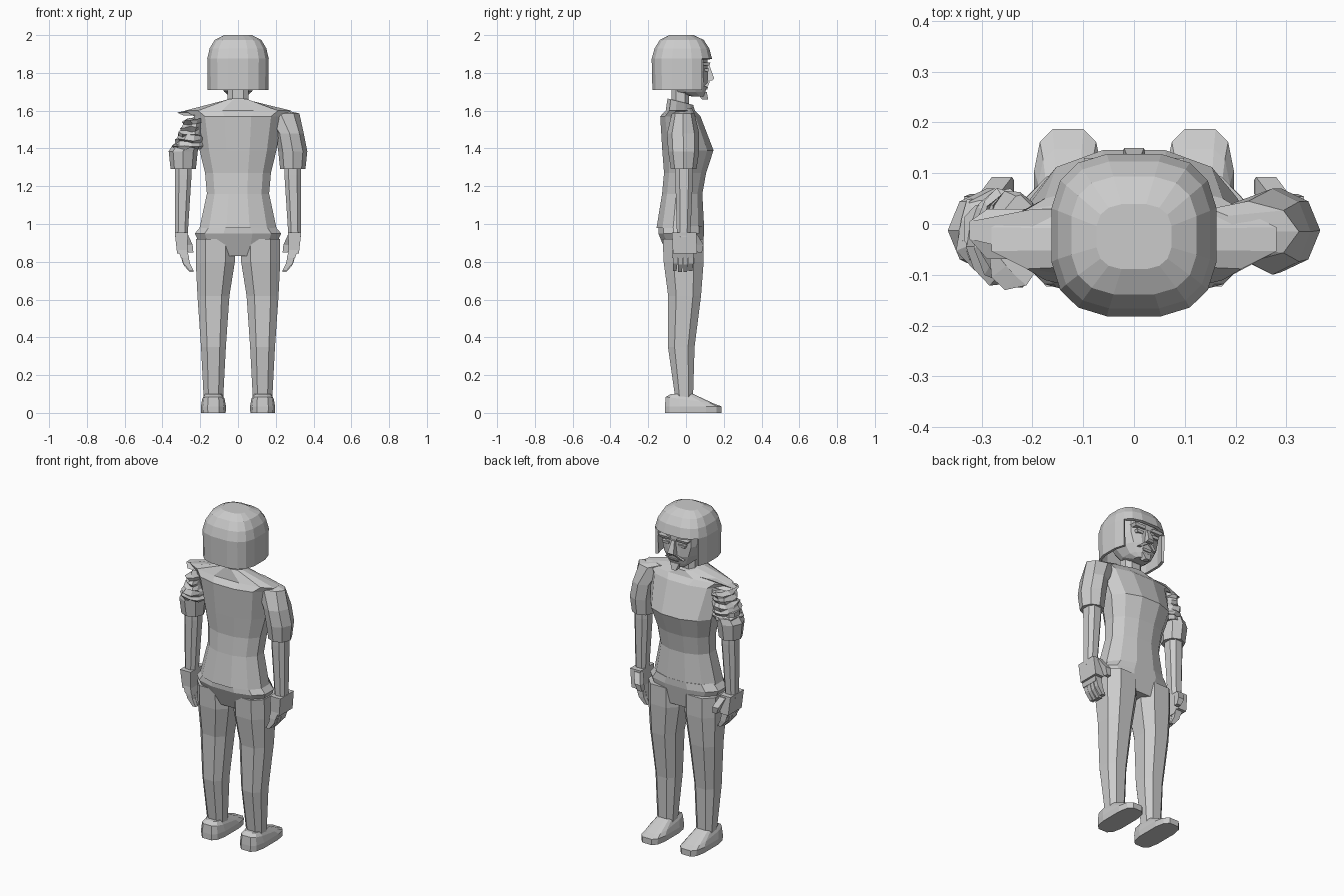
import bpy, bmesh, math, random

if "Cube" in bpy.data.objects:
    bpy.data.objects.remove(bpy.data.objects["Cube"], do_unlink=True)

random.seed(4)
GREY = (0.6, 0.6, 0.6, 1)
material = bpy.data.materials.new("light grey")
material.use_nodes = True
material.diffuse_color = GREY
material.node_tree.nodes["Principled BSDF"].inputs["Base Color"].default_value = GREY


def ring(height, half, back, front, middle=0, drop=0):
    """One cross-section; drop lowers it towards the front."""
    return dict(height=height, half=half, back=back, front=front, middle=middle, drop=drop)


def superellipse(value, squareness):
    return math.copysign(abs(value) ** (2 / squareness), value)


def ring_points(section, sides, squareness, turn, side):
    centre = (section["front"] + section["back"]) / 2
    depth = (section["front"] - section["back"]) / 2
    points = []
    for step in range(sides):
        angle = math.tau * (step + turn) / sides
        x = section["middle"] + section["half"] * superellipse(math.cos(angle), squareness)
        y = centre + depth * superellipse(math.sin(angle), squareness)
        points.append((x * side, y, section["height"] - section["drop"] * y))
    return points


def loft(name, rings, sides=8, squareness=2.6, side=1, open_below=False, jitter=0, turn=0.5):
    """Skin a stack of cross-sections into one flat-shaded part."""
    bm = bmesh.new()
    loops = []
    for section in rings:
        points = ring_points(section, sides, squareness, turn, side)
        loops.append([bm.verts.new([c + random.uniform(-jitter, jitter) for c in point])
                      for point in points])
    for lower, upper in zip(loops, loops[1:]):
        for i in range(sides):
            bm.faces.new((lower[i - 1], lower[i], upper[i], upper[i - 1]))
    if not open_below:
        bm.faces.new(loops[0])
    bm.faces.new(loops[-1])
    bmesh.ops.recalc_face_normals(bm, faces=bm.faces)
    mesh = bpy.data.meshes.new(name)
    bm.to_mesh(mesh)
    bm.free()
    mesh.materials.append(material)
    part = bpy.data.objects.new(name, mesh)
    bpy.context.collection.objects.link(part)
    return part


def block(name, *rings, side=1):
    return loft(name, rings, sides=4, squareness=60, side=side)


# Shirt body, narrow at the waist, with a sloping shoulder yoke
hem = ring(height=0.98, half=0.21, back=-0.16, front=0.1)
waist = ring(height=1.16, half=0.17, back=-0.13, front=0.09)
ribs = ring(height=1.27, half=0.18, back=-0.12, front=0.11)
chest = ring(height=1.39, half=0.21, back=-0.13, front=0.15)
upper_back = ring(height=1.57, half=0.24, back=-0.14, front=0.08)
yoke = ring(height=1.6, half=0.29, back=-0.11, front=0.05)
collar = ring(height=1.64, half=0.07, back=-0.1, front=0.04, drop=0.25)
loft("shirt", [hem, waist, ribs, chest, upper_back, yoke, collar], sides=12, squareness=2.2)

# Hips of the trousers
crotch = ring(height=0.83, half=0.18, back=-0.1, front=0.08)
seat = ring(height=0.95, half=0.235, back=-0.15, front=0.1)
waistband = ring(height=0.99, half=0.2, back=-0.15, front=0.1)
loft("hips", [crotch, seat, waistband], sides=12, squareness=2.4)

# Leg sections, from ankle to hip
leg_rings = [
    ring(height=0.08, half=0.055, back=-0.06, front=0.04, middle=0.13),
    ring(height=0.35, half=0.07, back=-0.1, front=0.05, middle=0.13),
    ring(height=0.62, half=0.09, back=-0.1, front=0.085, middle=0.13),
    ring(height=0.8, half=0.11, back=-0.125, front=0.1, middle=0.12),
    ring(height=0.92, half=0.11, back=-0.13, front=0.1, middle=0.12),
]
# Shoe sections, from sole to ankle
shoe_rings = [
    ring(height=0, half=0.066, back=-0.115, front=0.19, middle=0.13),
    ring(height=0.035, half=0.068, back=-0.115, front=0.19, middle=0.13),
    ring(height=0.07, half=0.06, back=-0.11, front=0.15, middle=0.13, drop=0.14),
    ring(height=0.1, half=0.045, back=-0.08, front=0.04, middle=0.13),
]
# Arm sections, from wrist to upper arm
arm_rings = [
    ring(height=0.93, half=0.035, back=-0.05, front=0.025, middle=0.3),
    ring(height=1.26, half=0.047, back=-0.06, front=0.04, middle=0.29),
    ring(height=1.45, half=0.047, back=-0.06, front=0.04, middle=0.29),
]
# Sleeve sections, from cuff to shoulder peak
sleeve_hem = ring(height=1.29, half=0.067, back=-0.08, front=0.055, middle=0.29)
sleeve_wide = ring(height=1.385, half=0.077, back=-0.095, front=0.07, middle=0.29)
sleeve_top = ring(height=1.48, half=0.075, back=-0.1, front=0.07, middle=0.273)
shoulder = ring(height=1.585, half=0.1, back=-0.075, front=0.045, middle=0.225)
shoulder_seam = ring(height=1.615, half=0.05, back=-0.06, front=0.03, middle=0.15)


def hand(word, side):
    """Cuff, palm, four curled fingers and a thumb."""
    block(word + "_cuff",
          ring(height=0.845, half=0.028, back=-0.07, front=0.06, middle=0.295),
          ring(height=0.955, half=0.035, back=-0.075, front=0.055, middle=0.3), side=side)
    block(word + "_palm",
          ring(height=0.82, half=0.022, back=-0.075, front=0.035, middle=0.28),
          ring(height=0.87, half=0.024, back=-0.07, front=0.05, middle=0.295), side=side)
    width = 0.025
    for number, finger in enumerate(("little", "ring", "middle", "index")):
        back = -0.07 + number * (width + 0.003)
        front = back + width
        tip = 0.752 - 0.008 * math.sin(number)
        block(f"{word}_{finger}_finger",
              ring(tip, 0.011, back, front - 0.005, middle=0.245),
              ring(tip + 0.04, 0.018, back, front, middle=0.272),
              ring(tip + 0.09, 0.02, back, front, middle=0.285), side=side)
    block(word + "_thumb",
          ring(height=0.85, half=0.014, back=0.06, front=0.085, middle=0.25),
          ring(height=0.89, half=0.02, back=0.055, front=0.093, middle=0.26),
          ring(height=0.945, half=0.02, back=0.03, front=0.06, middle=0.285), side=side)


for side, word in ((1, "left"), (-1, "right")):
    loft(word + "_leg", leg_rings, side=side)
    loft(word + "_shoe", shoe_rings, sides=12, squareness=3.4, side=side)
    loft(word + "_arm", arm_rings, side=side)
    hand(word, side)

# Whole sleeve on the left, torn sleeve on the right
loft("left_sleeve", [sleeve_hem, sleeve_wide, sleeve_top, shoulder, shoulder_seam],
     squareness=1.9, turn=0)
cut_edge = dict(sleeve_wide, height=1.42, half=0.07, middle=0.275)
loft("right_sleeve_hem", [sleeve_hem, sleeve_wide, cut_edge], squareness=1.9, side=-1, turn=0)
folds = []
for fold in range(11):
    rise = fold / 10
    puff = 0.012 * (fold % 2)
    folds.append(ring(1.4 + 0.16 * rise, half=0.08 - 0.035 * rise + puff / 2,
                      back=-0.1 - 0.015 * rise - puff, front=0.055 + puff,
                      middle=0.262 - 0.035 * rise + puff / 2))
loft("crumpled_sleeve", folds, sides=12, squareness=2, side=-1, jitter=0.009)
block("shoulder_flap",
      ring(height=1.575, half=0.07, back=-0.07, front=0.03, middle=0.22),
      ring(height=1.59, half=0.09, back=-0.03, front=0.005, middle=0.235),
      shoulder_seam, side=-1)

# Neck and head
loft("neck", [ring(height, half=0.06, back=-0.08, front=0.02) for height in (1.58, 1.78)])
chin = ring(height=1.675, half=0.045, back=0.03, front=0.095)
jaw = ring(height=1.7, half=0.075, back=-0.06, front=0.105)
cheeks = ring(height=1.75, half=0.105, back=-0.1, front=0.118)
temples = ring(height=1.81, half=0.125, back=-0.12, front=0.117)
forehead = dict(temples, height=1.9)
loft("head", [chin, jaw, cheeks, temples, forehead], sides=12)

# Helmet-like bob of hair, opened over the face
hair_tips = ring(height=1.71, half=0.163, back=-0.18, front=0.138)
fringe = ring(height=1.875, half=0.165, back=-0.184, front=0.14)
crown = ring(height=1.93, half=0.152, back=-0.168, front=0.125)
dome = ring(height=1.975, half=0.125, back=-0.14, front=0.095)
top = ring(height=2, half=0.075, back=-0.09, front=0.04)
hair = loft("hair", [hair_tips, fringe, crown, dome, top], sides=16, squareness=2.9,
            open_below=True)
bm = bmesh.new()
bm.from_mesh(hair.data)
centres = [(face, face.calc_center_median()) for face in bm.faces]
opening = [face for face, centre in centres
           if centre.y > 0.085 and centre.z < fringe["height"]]
bmesh.ops.delete(bm, geom=opening, context='FACES')
bm.to_mesh(hair.data)
bm.free()
shell = hair.modifiers.new("thickness", 'SOLIDIFY')
shell.thickness = 0.016
shell.offset = -1

# Nose, lower lip and beard tuft
block("nose",
      ring(height=1.76, half=0.022, back=0.1, front=0.14),
      ring(height=1.77, half=0.02, back=0.1, front=0.15),
      ring(height=1.84, half=0.01, back=0.1, front=0.124))
block("lower_lip",
      ring(height=1.712, half=0.025, back=0.08, front=0.112),
      ring(height=1.724, half=0.03, back=0.08, front=0.118))
block("beard_tuft",
      ring(height=1.66, half=0.014, back=0.085, front=0.118),
      ring(height=1.7, half=0.03, back=0.05, front=0.11))

# Paired brows, eyes and moustache halves
for side, word in ((1, "left"), (-1, "right")):
    block(word + "_brow",
          ring(height=1.84, half=0.035, back=0.08, front=0.124, middle=0.055),
          ring(height=1.856, half=0.037, back=0.08, front=0.13, middle=0.062), side=side)
    block(word + "_eye",
          ring(height=1.808, half=0.02, back=0.08, front=0.119, middle=0.053),
          ring(height=1.824, half=0.024, back=0.08, front=0.121, middle=0.054), side=side)
    block(word + "_moustache",
          ring(height=1.728, half=0.01, back=0.08, front=0.115, middle=0.052),
          ring(height=1.755, half=0.015, back=0.08, front=0.128, middle=0.015), side=side)
